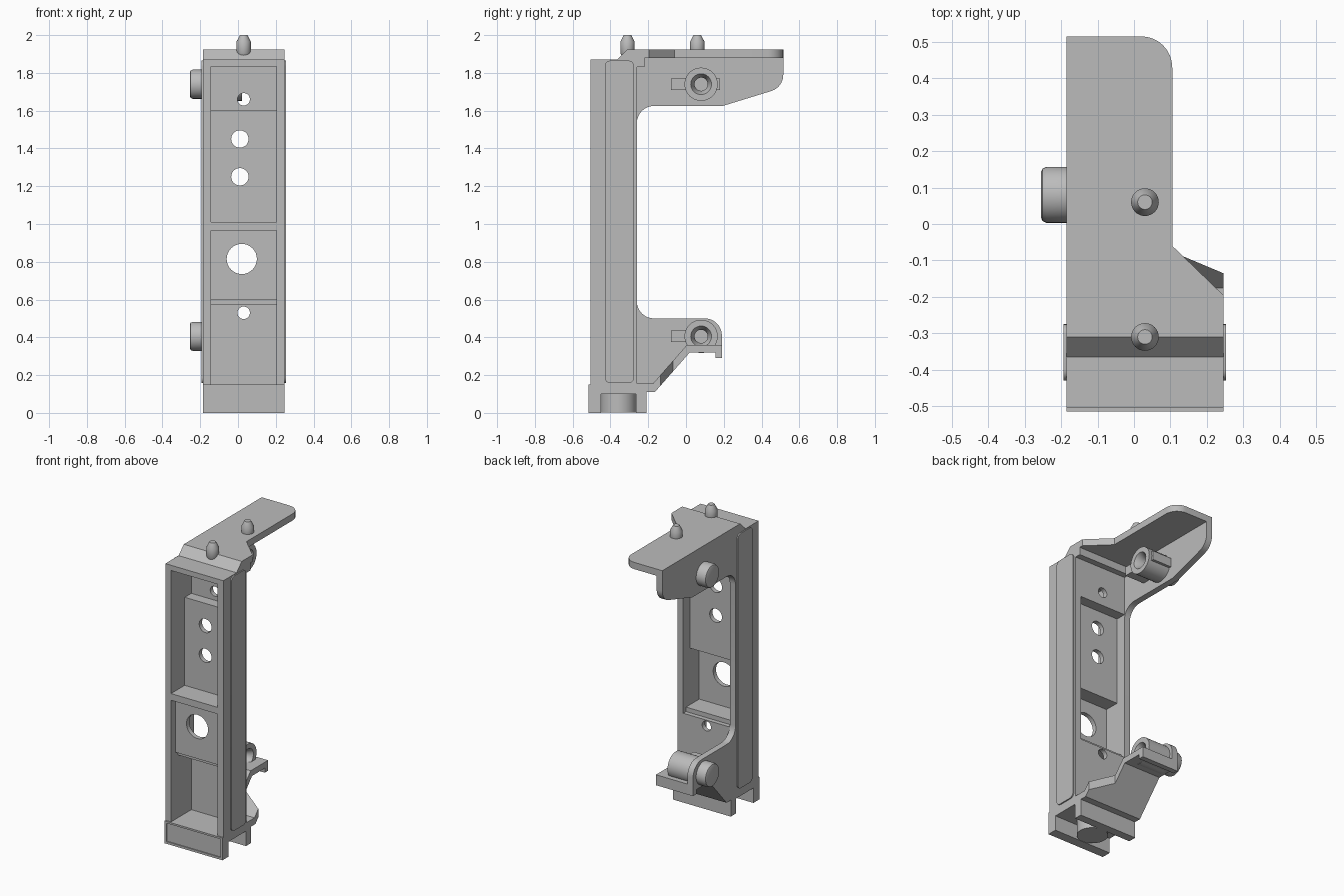
import bpy, bmesh
from math import sin, cos, pi, radians
from mathutils import Matrix

if "Cube" in bpy.data.objects:
    bpy.data.objects.remove(bpy.data.objects["Cube"], do_unlink=True)

grey = bpy.data.materials.new("plain grey")
grey.use_nodes = True
grey.diffuse_color = (0.5, 0.5, 0.5, 1)
grey.node_tree.nodes["Principled BSDF"].inputs["Base Color"].default_value = (0.5, 0.5, 0.5, 1)


def finish(name, bm):
    bmesh.ops.recalc_face_normals(bm, faces=bm.faces)
    mesh = bpy.data.meshes.new(name)
    bm.to_mesh(mesh)
    bm.free()
    mesh.materials.append(grey)
    ob = bpy.data.objects.new(name, mesh)
    bpy.context.collection.objects.link(ob)
    return ob


def arc(cx, cy, r, start, end, n=8):
    angles = [radians(start + (end - start) * i / n) for i in range(n + 1)]
    return [(cx + r * cos(a), cy + r * sin(a)) for a in angles]


def rect(a0, b0, a1, b1):
    return [(a0, b0), (a1, b0), (a1, b1), (a0, b1)]


def round_rect(a0, b0, a1, b1, r):
    return (arc(a1 - r, b1 - r, r, 0, 90, 5) + arc(a0 + r, b1 - r, r, 90, 180, 5)
            + arc(a0 + r, b0 + r, r, 180, 270, 5) + arc(a1 - r, b0 + r, r, 270, 360, 5))


def prism(name, pts, axis, lo, hi):
    """Extrude a 2D outline along the x, y or z axis."""
    place = {"x": lambda p: (lo, p[0], p[1]),
             "y": lambda p: (p[0], lo, p[1]),
             "z": lambda p: (p[0], p[1], lo)}[axis]
    bm = bmesh.new()
    face = bm.faces.new([bm.verts.new(place(p)) for p in pts])
    out = bmesh.ops.extrude_face_region(bm, geom=[face])
    move = [(hi - lo) if axis == a else 0 for a in "xyz"]
    bmesh.ops.translate(bm, vec=move, verts=[v for v in out["geom"] if isinstance(v, bmesh.types.BMVert)])
    return finish(name, bm)


def lathe(name, profile, place):
    """Spin (radius, height) points about z, then place the result."""
    bm = bmesh.new()
    verts = [bm.verts.new((r, 0, h)) for r, h in profile]
    edges = [bm.edges.new(pair) for pair in zip(verts, verts[1:])]
    bmesh.ops.spin(bm, geom=verts + edges, axis=(0, 0, 1), cent=(0, 0, 0),
                   angle=2 * pi, steps=32)
    bmesh.ops.remove_doubles(bm, verts=bm.verts, dist=0.0001)
    bm.transform(place)
    return finish(name, bm)


def cut(ob, cutter):
    cutter.hide_render = True
    mod = ob.modifiers.new("cut", "BOOLEAN")
    mod.operation = "DIFFERENCE"
    mod.solver = "EXACT"
    mod.object = cutter
    bpy.context.view_layer.objects.active = ob
    bpy.ops.object.modifier_apply(modifier=mod.name)
    bpy.data.objects.remove(cutter, do_unlink=True)


LEFT, RIGHT, WALL = -0.185, 0.245, 0.042
BACK = -0.26

# Stepped centre panel with the front pockets and rear recesses
panel = prism("stepped_panel", [
    (-0.505, 0.1), (-0.505, 0.15), (-0.29, 0.15), (-0.29, 0.6), (-0.46, 0.6),
    (-0.46, 0.965), (-0.505, 0.965), (-0.505, 1.01), (-0.36, 1.01), (-0.36, 1.6),
    (-0.29, 1.6), (-0.29, 1.835), (-0.505, 1.835), (-0.505, 1.87), (-0.365, 1.87),
    (-0.31, 1.925), (-0.22, 1.925), (-0.22, 1.83), (BACK, 1.83), (BACK, 1.57),
    (-0.33, 1.57), (-0.33, 0.98), (-0.43, 0.98), (-0.43, 0.57), (BACK, 0.57),
    (BACK, 0.1)], "x", LEFT + WALL, RIGHT - WALL)
for x, z, r in [(0.03, 1.66, 0.033), (0.01, 1.45, 0.046), (0.01, 1.25, 0.046),
                (0.02, 0.815, 0.08), (0.03, 0.53, 0.033)]:
    cut(panel, prism("hole_cutter", arc(x, z, r, 0, 348.75, 31), "y", -0.7, 0))

# Side walls, one of which carries the two rear arms
top_edge = [(-0.505, 0.1), (-0.505, 1.87), (-0.365, 1.87), (-0.31, 1.925)]
prism("plain_side_wall", top_edge + [(-0.22, 1.925), (-0.22, 1.83), (BACK, 1.83), (BACK, 0.1)],
      "x", RIGHT - WALL, RIGHT)
prism("arm_side_wall", top_edge + [(0.515, 1.925)]
      + arc(0.425, 1.79, 0.09, 0, -73) + [(0.195, 1.625)]
      + arc(-0.17, 1.535, 0.09, 90, 180) + arc(-0.17, 0.59, 0.09, 180, 270)
      + arc(0.1, 0.41, 0.09, 90, 0)
      + [(0.19, 0.29), (0.155, 0.29), (0.155, 0.32), (0.02, 0.32), (-0.165, 0.11), (-0.21, 0.11)],
      "x", LEFT, LEFT + WALL)

# Thin rounded pads on both sides
for name, x in (("right_pad", LEFT - 0.008), ("left_pad", RIGHT)):
    prism(name, round_rect(-0.43, 0.157, -0.275, 1.865, 0.03), "x", x, x + 0.008)

# Top shelf
prism("top_shelf", [(LEFT, -0.31), (RIGHT, -0.31), (RIGHT, -0.195), (0.105, -0.06)]
      + arc(0.02, 0.43, 0.085, 0, 90) + [(LEFT, 0.515)], "z", 1.88, 1.925)

# Sloped lower brace, narrowed towards the back
brace = prism("lower_brace", [
    (-0.26, 0.11), (-0.165, 0.11), (0.02, 0.32), (0.155, 0.32), (0.155, 0.29),
    (0.19, 0.29), (0.19, 0.36), (0.005, 0.36), (-0.175, 0.155), (-0.26, 0.155)],
    "x", LEFT + WALL, RIGHT)
cut(brace, prism("brace_cutter", [(0.4, -0.135), (RIGHT, -0.135), (0.09, -0.07),
                                  (0.09, 0.4), (0.4, 0.4)], "z", -0.1, 0.6))

# Foot block with side slot, round core and a shallow front frame
foot = prism("foot", rect(-0.515, 0, -0.21, 0.15), "x", LEFT, RIGHT)
cut(foot, prism("slot_cutter", rect(-0.45, -0.1, -0.265, 0.1), "x", -0.5, 0.5))
cut(foot, prism("frame_cutter", rect(-0.17, 0.015, 0.23, 0.138), "y", -0.6, -0.508))
prism("foot_core", arc(0.03, -0.357, 0.095, 0, 348.75, 31), "z", 0.002, 0.12)

# Bored bosses inside the arms, ribs beside them and round buttons outside
turn = Matrix.Rotation(pi / 2, 4, "Y")
for name, z, reach in (("upper", 1.74, 0.18), ("lower", 0.405, 0.1)):
    place = Matrix.Translation((0, 0.08, z)) @ turn
    lathe(name + "_boss", [(0, -0.16), (0.088, -0.16), (0.088, 0.02), (0.055, 0.02),
                           (0.035, -0.02), (0.035, -0.1), (0, -0.1)], place)
    lathe(name + "_button", [(0, -0.255), (0.063, -0.255), (0.072, -0.251), (0.077, -0.24),
                             (0.077, -0.18), (0, -0.18)], place)
    prism(name + "_front_rib", rect(-0.08, z - 0.03, 0.02, z + 0.03), "x", LEFT + 0.03, 0)
    if name == "upper":
        prism(name + "_rear_rib", rect(0.14, z - 0.03, reach, z + 0.03), "x", LEFT + 0.03, 0)

# Locating pins on top
for name, y in (("front_pin", -0.31), ("rear_pin", 0.06)):
    lathe(name, [(0, 1.89), (0.03, 1.89), (0.038, 1.905), (0.038, 1.965), (0.02, 2), (0, 2)],
          Matrix.Translation((0.03, y, 0)))

# Smooth round surfaces, keep hard edges
for ob in bpy.context.scene.objects:
    ob.select_set(ob.type == "MESH")
bpy.context.view_layer.objects.active = panel
bpy.ops.object.shade_smooth_by_angle(angle=radians(30))
